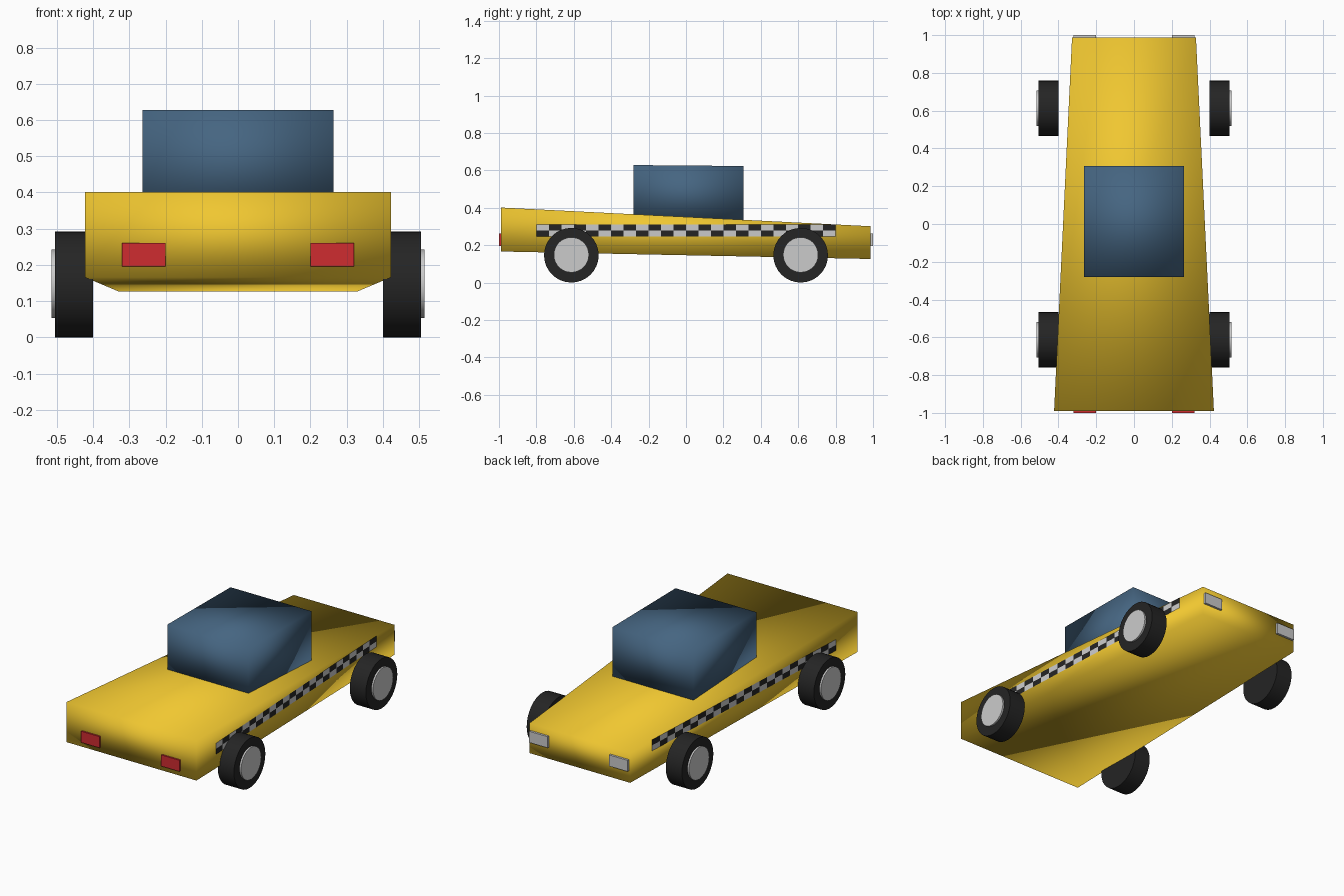
import bpy, bmesh
from math import pi

if "Cube" in bpy.data.objects:
    bpy.data.objects.remove(bpy.data.objects["Cube"])


def material(name, rgb):
    m = bpy.data.materials.new(name)
    m.diffuse_color = (*rgb, 1)
    m.use_nodes = True
    m.node_tree.nodes["Principled BSDF"].inputs["Base Color"].default_value = m.diffuse_color
    return m


YELLOW = material("yellow_paint", (0.87, 0.57, 0.03))
BLUE = material("blue_glass", (0.06, 0.13, 0.22))
RED = material("red_lamp", (0.62, 0.025, 0.03))
BLACK = material("black_rubber", (0.018, 0.018, 0.018))
PALE = material("pale_grey", (0.62, 0.61, 0.63))

FRONT, BACK = -0.99, 0.987


def loft_box(name, front, back, mat):
    """Box between two end sections given as (y, half width, z low, z high)."""
    bpy.ops.mesh.primitive_cube_add(size=2)
    ob = bpy.context.object
    ob.name = name
    for v in ob.data.vertices:
        y, w, lo, hi = front if v.co.y < 0 else back
        v.co = (w if v.co.x > 0 else -w, y, hi if v.co.z > 0 else lo)
    ob.data.materials.append(mat)
    bpy.ops.object.shade_smooth()
    return ob


def cylinder(name, radius, x0, x1, y, z, mat):
    bpy.ops.mesh.primitive_cylinder_add(vertices=32, radius=radius, depth=abs(x1 - x0),
                                        location=((x0 + x1) / 2, y, z),
                                        rotation=(0, pi / 2, 0))
    ob = bpy.context.object
    ob.name = name
    ob.data.materials.append(mat)
    bpy.ops.object.shade_smooth_by_angle(angle=pi / 6)


def box(name, x, y, z, size, mat):
    bpy.ops.mesh.primitive_cube_add(size=1, location=(x, y, z))
    ob = bpy.context.object
    ob.name = name
    ob.scale = size
    ob.data.materials.append(mat)


def body_half_width(y):
    return 0.423 + (0.328 - 0.423) * (y - FRONT) / (BACK - FRONT)


# Tapered body and cabin, both softly shaded
loft_box("body", (FRONT, 0.423, 0.166, 0.401), (BACK, 0.328, 0.126, 0.301), YELLOW)
loft_box("cabin", (-0.28, 0.264, 0.345, 0.628), (0.308, 0.264, 0.32, 0.623), BLUE)

# Wheels with hubs, and lamps, on both sides
for side, s in (("right", 1), ("left", -1)):
    for end, y in (("front", -0.613), ("back", 0.613)):
        cylinder(f"{side}_{end}_tyre", 0.146, s * 0.40, s * 0.505, y, 0.146, BLACK)
        cylinder(f"{side}_{end}_hub", 0.094, s * 0.45, s * 0.515, y, 0.148, PALE)
    box(f"{side}_red_lamp", s * 0.26, -0.985, 0.228, (0.12, 0.03, 0.066), RED)
    box(f"{side}_pale_lamp", s * 0.26, 0.985, 0.228, (0.12, 0.03, 0.066), PALE)

# Chequered strip following the tapered side, mirrored to the left
COLS, ROWS, TILE_Z, LENGTH = 24, 2, 0.0325, 1.6
bm = bmesh.new()
grid = [[bm.verts.new((body_half_width(y) + 0.003, y, 0.246 + r * TILE_Z))
         for y in (-LENGTH / 2 + LENGTH * c / COLS for c in range(COLS + 1))]
        for r in range(ROWS + 1)]
for r in range(ROWS):
    for c in range(COLS):
        f = bm.faces.new((grid[r][c], grid[r][c + 1], grid[r + 1][c + 1], grid[r + 1][c]))
        f.material_index = (r + c) % 2
mesh = bpy.data.meshes.new("chequered_strip")
bm.to_mesh(mesh)
bm.free()
mesh.materials.append(BLACK)
mesh.materials.append(PALE)
strip = bpy.data.objects.new("chequered_strip", mesh)
bpy.context.collection.objects.link(strip)
strip.modifiers.new("mirror", "MIRROR").use_axis = (True, False, False)
